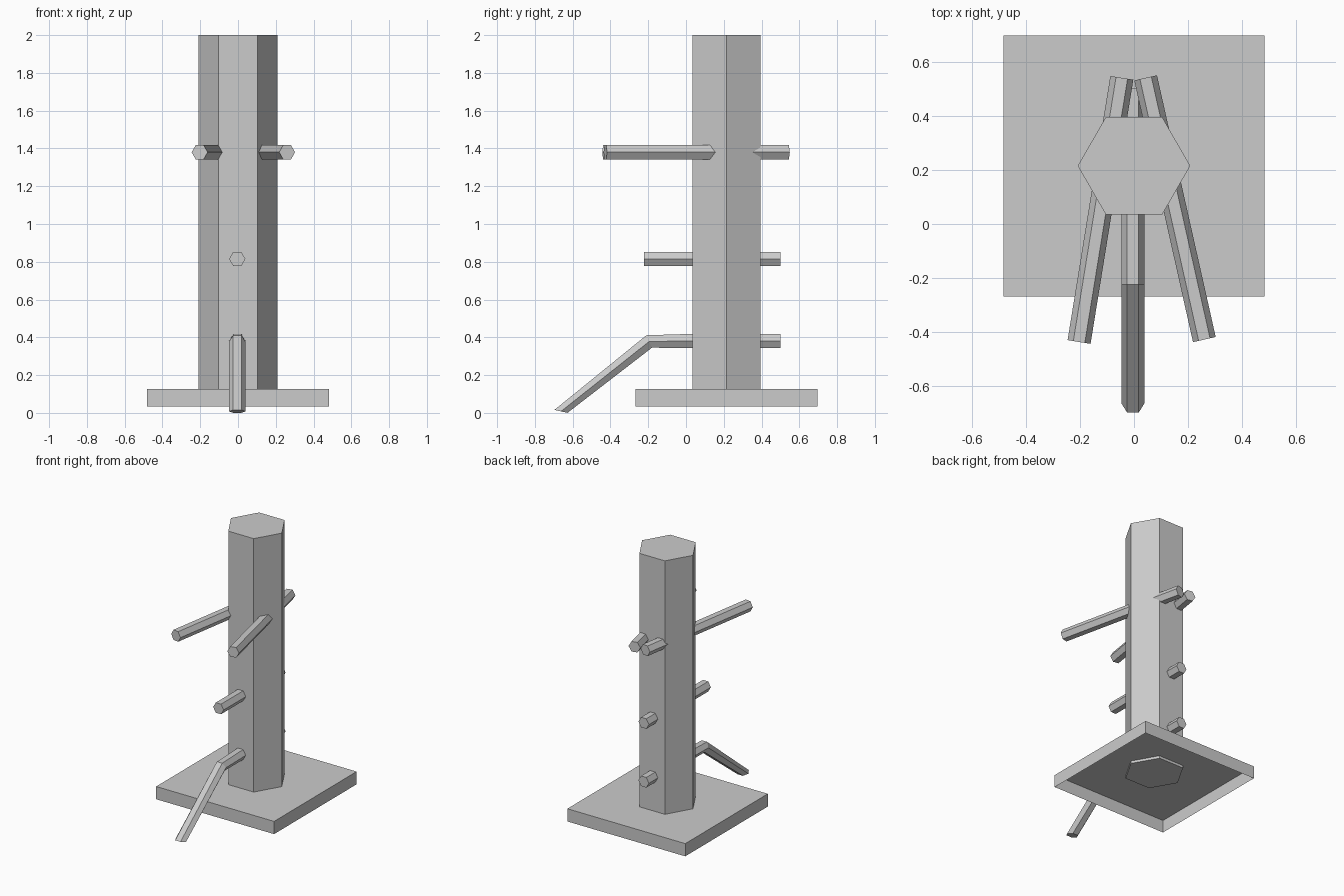
import bpy
import bmesh
from math import cos, sin, pi
from mathutils import Vector

cube = bpy.data.objects.get("Cube")
if cube:
    bpy.data.objects.remove(cube, do_unlink=True)

grey = bpy.data.materials.new("plain_grey")
grey.use_nodes = True
COLOUR = (0.6, 0.6, 0.6, 1)
grey.diffuse_color = COLOUR
grey.node_tree.nodes["Principled BSDF"].inputs["Base Color"].default_value = COLOUR

CENTRE_Y = 0.215
PEG_R = 0.043
PEG_X = -0.004


def finish(name, bm):
    bmesh.ops.recalc_face_normals(bm, faces=bm.faces)
    mesh = bpy.data.meshes.new(name)
    bm.to_mesh(mesh)
    bm.free()
    mesh.materials.append(grey)
    obj = bpy.data.objects.new(name, mesh)
    bpy.context.collection.objects.link(obj)
    return obj


def hex_loft(name, rings):
    """Join six-sided rings, each given as centre, side axis, up axis."""
    bm = bmesh.new()
    loops = []
    for centre, side, up in rings:
        loops.append([bm.verts.new(Vector(centre) + Vector(side) * cos(i * pi / 3)
                                   + Vector(up) * sin(i * pi / 3)) for i in range(6)])
    for a, b in zip(loops, loops[1:]):
        for i in range(6):
            j = (i + 1) % 6
            bm.faces.new((a[i], a[j], b[j], b[i]))
    bm.faces.new(loops[0])
    bm.faces.new(loops[-1])
    return finish(name, bm)


def peg(name, start, end):
    """Straight six-sided rod with flats on top and bottom."""
    direction = (Vector(end) - Vector(start)).normalized()
    up = Vector((0, 0, PEG_R))
    side = direction.cross(up)
    return hex_loft(name, [(start, side, up), (end, side, up)])


# Base: a shallow square box, open underneath
bm = bmesh.new()
bmesh.ops.create_cube(bm, size=1)
for v in bm.verts:
    v.co = (v.co.x * 0.964, v.co.y * 0.964 + CENTRE_Y, 0.08 + v.co.z * 0.094)
underside = [f for f in bm.faces if f.calc_center_median().z < 0.04]
bmesh.ops.delete(bm, geom=underside, context='FACES_ONLY')
finish("base", bm)

# Post: six-sided column that just pokes through the base top
R = 0.208
hex_loft("post", [((0, CENTRE_Y, z), (R, 0, 0), (0, R, 0)) for z in (0.108, 2)])

# Arms: a splayed pair running right through the post
peg("left_arm", (0.26, -0.427, 1.38), (0.043, 0.54, 1.38))
peg("right_arm", (-0.203, -0.436, 1.38), (-0.045, 0.54, 1.38))

# Middle peg
peg("middle_peg", (PEG_X, -0.223, 0.815), (PEG_X, 0.5, 0.815))

# Leg: straight through the post, then bent down to the ground
side = (PEG_R, 0, 0)
hex_loft("leg", [
    ((PEG_X, 0.5, 0.381), side, (0, 0, PEG_R)),
    ((PEG_X, 0.03, 0.381), side, (0, 0, PEG_R)),
    ((PEG_X, -0.195, 0.378), side, (0, -0.017, 0.038)),
    ((PEG_X, -0.662, 0.008), side, (0, -0.04, 0.009)),
])
